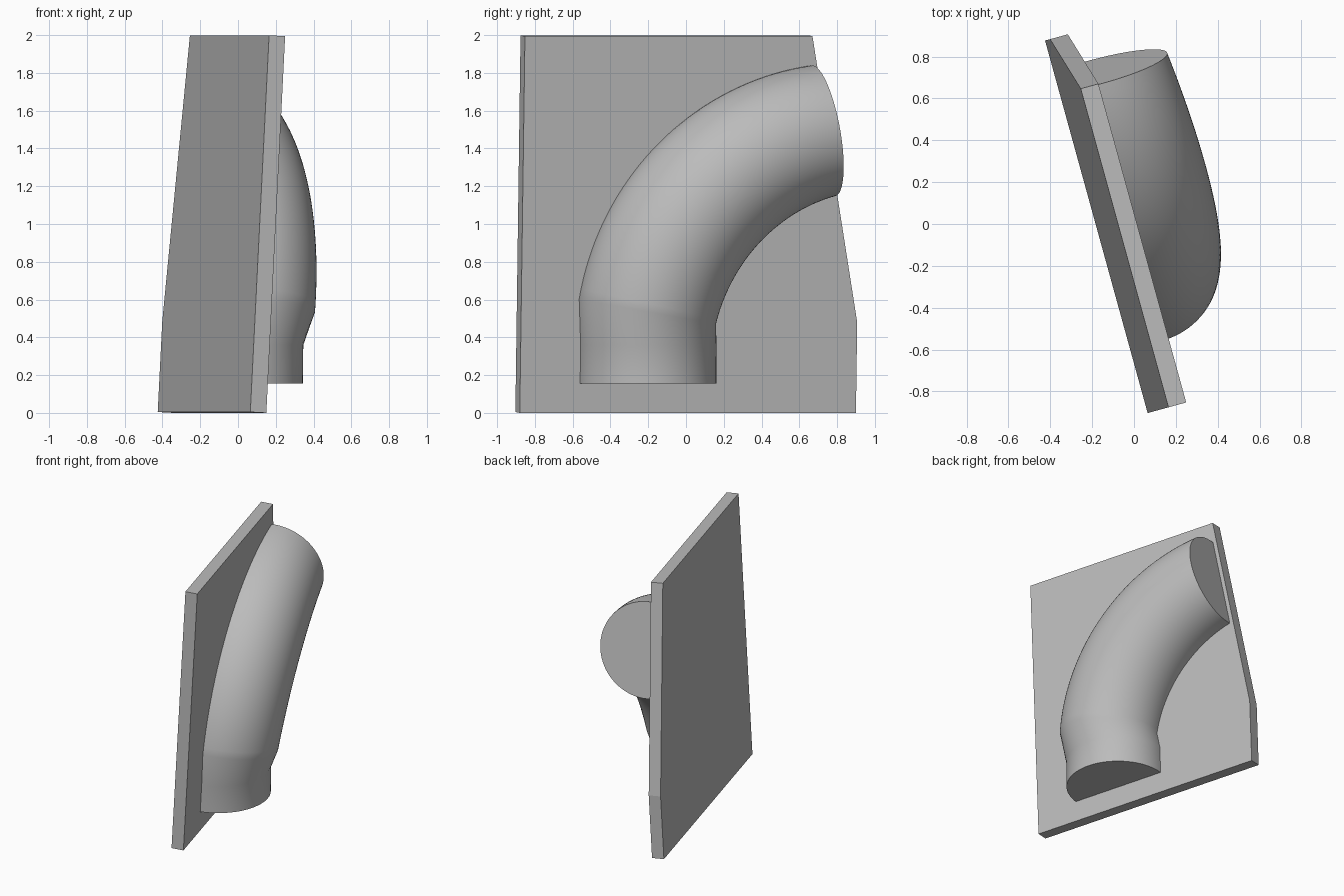
import bpy, bmesh, math
from mathutils import Matrix, Vector

cube = bpy.data.objects.get("Cube")
if cube:
    bpy.data.objects.remove(cube)

# Single grey material
grey = bpy.data.materials.new("plain_grey")
grey.use_nodes = True
colour = (0.5, 0.5, 0.5, 1)
grey.diffuse_color = colour
grey.node_tree.nodes["Principled BSDF"].inputs["Base Color"].default_value = colour

# Panel frame: u along the panel, v up the panel, n out of its face
turn, lean = math.radians(15.4), math.radians(2.96)
u = Vector((-math.sin(turn), math.cos(turn), 0))
h = Vector((math.cos(turn), math.sin(turn), 0))
up = Vector((0, 0, 1))
v = h * math.sin(lean) + up * math.cos(lean)
n = h * math.cos(lean) - up * math.sin(lean)
frame = Matrix((u, v, n)).transposed().to_4x4()
frame.translation = (0.15, -0.88, 0)


def finish(name, bm):
    bmesh.ops.recalc_face_normals(bm, faces=bm.faces)
    mesh = bpy.data.meshes.new(name)
    bm.to_mesh(mesh)
    bm.free()
    mesh.materials.append(grey)
    obj = bpy.data.objects.new(name, mesh)
    obj.matrix_world = frame
    bpy.context.collection.objects.link(obj)
    return obj


# Leaning back panel with one slanted edge
THICK = 0.088
bm = bmesh.new()
outline = [(0, 0), (1.846, 0), (1.846, 0.48), (1.579, 1.997), (0, 1.997)]
face = bm.faces.new([bm.verts.new((x, y, 0)) for x, y in outline])
out = bmesh.ops.extrude_face_region(bm, geom=[face])
bmesh.ops.translate(bm, vec=(0, 0, -THICK),
                    verts=[e for e in out["geom"] if isinstance(e, bmesh.types.BMVert)])
finish("back_panel", bm)

# Half pipe: circular-segment sections lofted along a straight collar and a bend
SIDES = 48


def section(bm, cu, cv, angle, half_width, depth, level=0.0):
    """Segment of a circle on the panel face, square to the path angle."""
    offset = (depth ** 2 - half_width ** 2) / (2 * depth)
    radius = depth - offset
    start = math.asin(-offset / radius)
    ring = []
    for k in range(SIDES + 1):
        a = start + (math.pi - 2 * start) * k / SIDES
        side, height = radius * math.cos(a), offset + radius * math.sin(a)
        ring.append(bm.verts.new((cu + side * math.sin(angle),
                                  cv - side * math.cos(angle) + level * height,
                                  height)))
    return ring


bm = bmesh.new()
flat = math.tan(lean)
rings = [section(bm, 0.696, 0.155, math.pi / 2, 0.367, 0.37, flat),
         section(bm, 0.696, 0.36, math.pi / 2, 0.367, 0.362, flat)]

# Bend follows a circular arc from steep to nearly level
STEPS = 36
first, last = math.radians(80), math.radians(10)
start_u, start_v, bend = 0.68, 0.54, 1.18
for i in range(STEPS + 1):
    t = i / STEPS
    a = first + (last - first) * t
    cu = start_u + bend * (math.sin(first) - math.sin(a))
    cv = start_v + bend * (math.cos(a) - math.cos(first))
    rings.append(section(bm, cu, cv, a,
                         0.368 + 0.03 * t - 0.048 * t * t,
                         0.413 + 0.11 * t - 0.141 * t * t))

for lower, upper in zip(rings, rings[1:]):
    for k in range(SIDES):
        bm.faces.new((lower[k], lower[k + 1], upper[k + 1], upper[k]))
    bm.faces.new((lower[-1], lower[0], upper[0], upper[-1]))
bm.faces.new(rings[0])
bm.faces.new(rings[-1])
pipe = finish("half_pipe", bm)

bpy.ops.object.select_all(action="DESELECT")
pipe.select_set(True)
bpy.context.view_layer.objects.active = pipe
bpy.ops.object.shade_smooth_by_angle(angle=math.radians(30))
